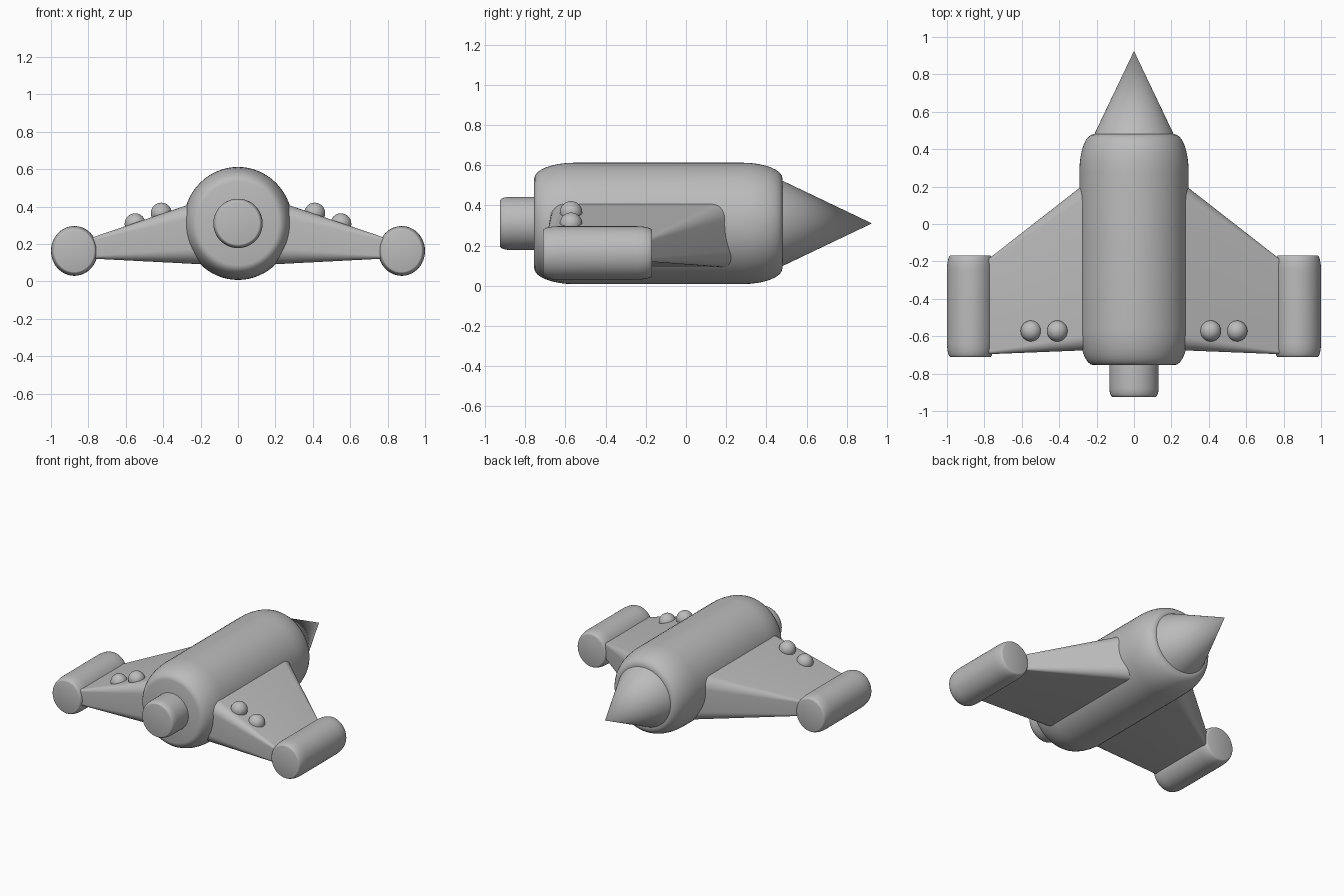
import bpy
import bmesh
from math import sin, cos, pi, radians
from mathutils import Vector

cube = bpy.data.objects.get("Cube")
if cube:
    bpy.data.objects.remove(cube, do_unlink=True)

grey = bpy.data.materials.new("plain grey")
grey.use_nodes = True
grey.diffuse_color = (0.5, 0.5, 0.5, 1)
grey.node_tree.nodes["Principled BSDF"].inputs["Base Color"].default_value = (0.5, 0.5, 0.5, 1)


def finish(name, bm, mirror=False, angle=40):
    bmesh.ops.recalc_face_normals(bm, faces=bm.faces)
    mesh = bpy.data.meshes.new(name)
    bm.to_mesh(mesh)
    bm.free()
    mesh.materials.append(grey)
    obj = bpy.data.objects.new(name, mesh)
    bpy.context.collection.objects.link(obj)
    bpy.ops.object.select_all(action="DESELECT")
    obj.select_set(True)
    bpy.context.view_layer.objects.active = obj
    bpy.ops.object.shade_smooth_by_angle(angle=radians(angle))
    if mirror:
        obj.modifiers.new("Mirror", "MIRROR").use_mirror_merge = False
    return obj


def loft(rings):
    """Skin closed rings of points and cap both ends."""
    bm = bmesh.new()
    loops = [[bm.verts.new(p) for p in ring] for ring in rings]
    n = len(loops[0])
    for a, b in zip(loops, loops[1:]):
        for i in range(n):
            j = (i + 1) % n
            bm.faces.new((a[i], a[j], b[j], b[i]))
    bm.faces.new(loops[0])
    bm.faces.new(loops[-1])
    return bm


def barrel(name, x, z, rx, rz, y0, y1, dr, dy, mirror=False):
    """Cylinder along y with softly rounded ends."""
    steps = 8
    arc = [i / steps * pi / 2 for i in range(steps + 1)]
    profile = [(y0 + dy * (1 - cos(t)), 1 - dr * (1 - sin(t))) for t in arc]
    profile += [(y1 - dy * (1 - cos(t)), 1 - dr * (1 - sin(t))) for t in reversed(arc)]
    rings = [[(x + rx * r * cos(k * pi / 32), y, z + rz * r * sin(k * pi / 32))
              for k in range(64)] for y, r in profile]
    return finish(name, loft(rings), mirror)


def wing_section(x, back, front, bottom, top, radius):
    """Rounded rectangle in the y-z plane."""
    ring = []
    corners = [(front, top, 0), (back, top, 1), (back, bottom, 2), (front, bottom, 3)]
    for y, z, q in corners:
        cy = y - radius if y == front else y + radius
        cz = z - radius if z == top else z + radius
        for k in range(9):
            a = (q + k / 8) * pi / 2
            ring.append((x, cy + radius * cos(a), cz + radius * sin(a)))
    return ring


# Fuselage and rear nozzle
barrel("fuselage", 0, 0.31, 0.292, 0.302, -0.755, 0.48, 0.26, 0.2)
barrel("rear_nozzle", 0, 0.31, 0.132, 0.132, -0.925, -0.7, 0.14, 0.05)

# Pointed nose
bm = bmesh.new()
bmesh.ops.create_cone(bm, cap_ends=True, segments=64, radius1=0.217, radius2=0, depth=0.455)
for v in bm.verts:
    v.co = Vector((v.co.x, v.co.z + 0.6975, 0.31 + v.co.y))
finish("nose_cone", bm)

# Swept wings, thick and rounded at the root, thin at the tip
root = wing_section(0.2, -0.673, 0.264, 0.092, 0.432, 0.085)
tip = wing_section(0.8, -0.697, -0.204, 0.123, 0.228, 0.012)
sections = [[Vector(a).lerp(Vector(b), t / 6) for a, b in zip(root, tip)] for t in range(7)]
finish("wings", loft(sections), mirror=True)

# Wingtip pods
barrel("wingtip_pods", 0.875, 0.163, 0.125, 0.133, -0.712, -0.168, 0.16, 0.08, mirror=True)

# Bumps on top of the wings
for name, x, z in (("inner_wing_bumps", 0.41, 0.365), ("outer_wing_bumps", 0.55, 0.308)):
    bm = bmesh.new()
    bmesh.ops.create_uvsphere(bm, u_segments=32, v_segments=16, radius=0.056)
    bmesh.ops.translate(bm, verts=bm.verts, vec=(x, -0.572, z))
    finish(name, bm, mirror=True)
